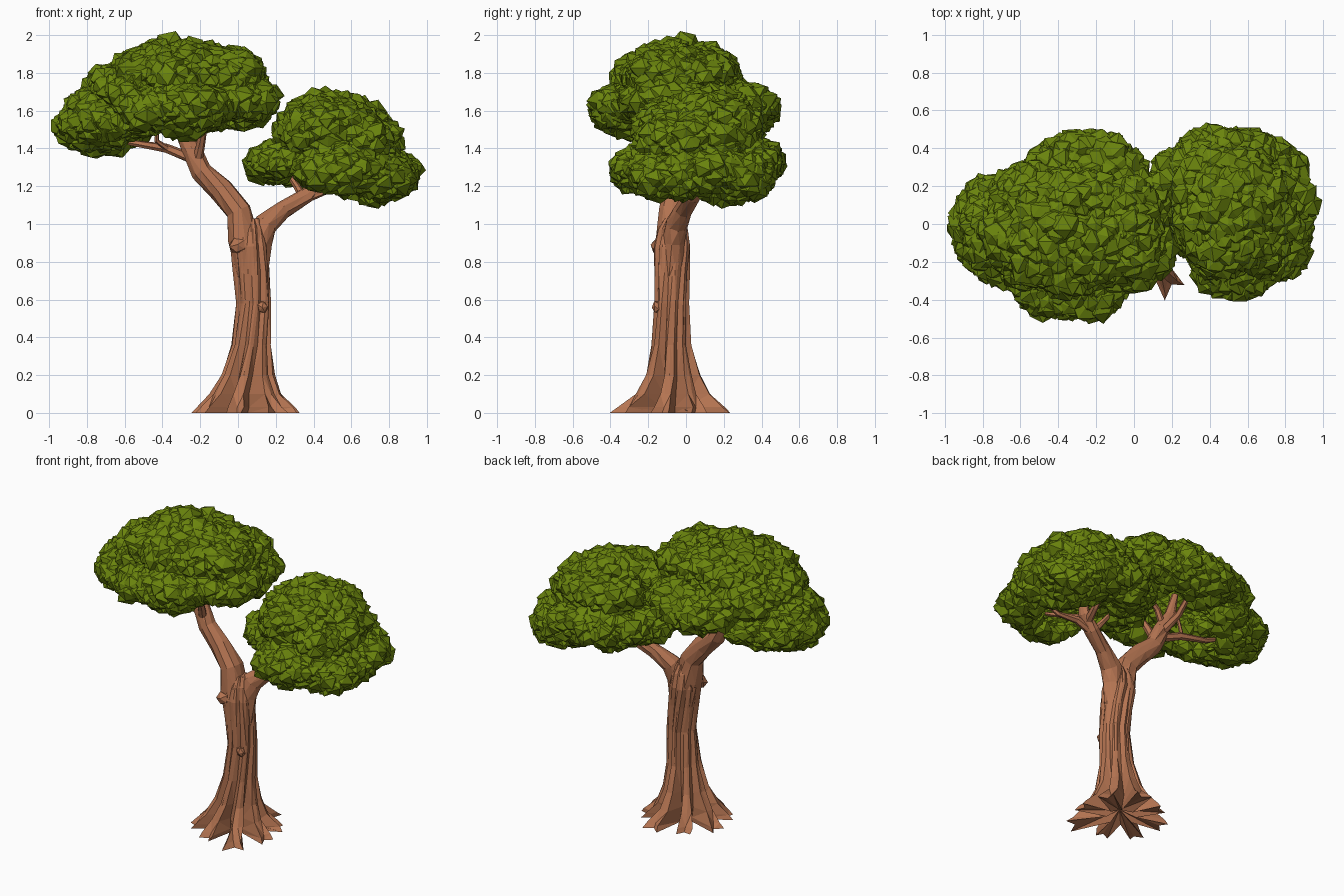
import bpy, bmesh, math, random
from mathutils import Vector, Matrix, noise

if "Cube" in bpy.data.objects:
    bpy.data.objects.remove(bpy.data.objects["Cube"])

random.seed(7)


def material(name, rgb):
    m = bpy.data.materials.new(name)
    m.diffuse_color = (*rgb, 1)
    m.use_nodes = True
    m.node_tree.nodes["Principled BSDF"].inputs["Base Color"].default_value = m.diffuse_color
    return m


bark = material("bark brown", (0.46, 0.175, 0.083))
leaf = material("leaf green", (0.145, 0.232, 0.004))


def finish(name, bm, mat, recalc=True):
    if recalc:
        bmesh.ops.recalc_face_normals(bm, faces=bm.faces)
    me = bpy.data.meshes.new(name)
    bm.to_mesh(me)
    bm.free()
    me.materials.append(mat)
    ob = bpy.data.objects.new(name, me)
    bpy.context.collection.objects.link(ob)
    return ob


def skin(bm, rings):
    # join successive vertex rings into a closed tube, return the bottom cap
    n = len(rings[0])
    for a, b in zip(rings, rings[1:]):
        for i in range(n):
            j = (i + 1) % n
            bm.faces.new((a[i], a[j], b[j], b[i]))
    bm.faces.new(rings[-1])
    return bm.faces.new(rings[0][::-1])


# Trunk with forked buttress roots: x, y, z, core radius, ridge height
levels = [(.04, -.07, 0, .09, .22), (.04, -.07, .03, .092, .188),
          (.04, -.07, .1, .092, .108), (.052, -.072, .2, .088, .056),
          (.07, -.078, .36, .082, .022), (.085, -.08, .58, .078, .014),
          (.07, -.078, .75, .082, .014), (.055, -.076, .88, .088, .014),
          (.055, -.072, .97, .07, .012), (.06, -.07, 1.03, .04, .01)]
length = [.95, .9, 1.05, .85, .95, .9, .85, 1.2]
ROOTS = len(length)
bm = bmesh.new()
rings = []
for x, y, z, core, ridge in levels:
    ring = []
    for k in range(ROOTS):
        for off, h in ((-.2, 1), (0, .78 if z < .05 else 1), (.2, .95), (.5, 0)):
            a = (k + off + random.uniform(-.05, .05)) * math.tau / ROOTS + .6 * z - .24
            r = core + ridge * h * length[k] + random.uniform(-.005, .005)
            ring.append(bm.verts.new((x + r * math.cos(a), y + r * math.sin(a), z)))
    rings.append(ring)
cap = skin(bm, rings)
# hollow underside between the roots
hub = bmesh.ops.poke(bm, faces=[cap])["verts"][0]
hub.co.z = .05
bmesh.ops.triangulate(bm, faces=[f for f in bm.faces if len(f.verts) == 4])
finish("trunk_and_roots", bm, bark)


# Branches: faceted tubes through points (x, y, z, radius)
def branch(name, pts, sides=9):
    bm = bmesh.new()
    P = [Vector(p[:3]) for p in pts]
    rings = []
    for i, p in enumerate(P):
        d = (P[min(i + 1, len(P) - 1)] - P[max(i - 1, 0)]).normalized()
        u = d.cross(Vector((0, 1, 0))).normalized()
        v = d.cross(u)
        ring = []
        for s in range(sides):
            a = math.tau * s / sides + .2 * i
            r = pts[i][3] * random.uniform(.9, 1.1)
            ring.append(bm.verts.new(p + u * r * math.cos(a) + v * r * math.sin(a)))
        rings.append(ring)
    skin(bm, rings)
    bmesh.ops.triangulate(bm, faces=[f for f in bm.faces if len(f.verts) == 4])
    finish(name, bm, bark)


branch("left_limb", [(.06, -.08, .72, .07), (.035, -.08, .92, .084), (.005, -.075, 1.07, .07),
                     (-.09, -.06, 1.18, .065), (-.19, -.05, 1.28, .058),
                     (-.25, -.04, 1.4, .05), (-.31, -.03, 1.52, .036), (-.35, -.03, 1.68, .02)])
branch("right_limb", [(.1, -.07, .72, .06), (.11, -.065, .9, .065), (.145, -.045, 1.0, .06),
                      (.24, -.01, 1.075, .05), (.36, .03, 1.15, .045),
                      (.43, .05, 1.22, .036), (.48, .06, 1.4, .02)])
twigs = [
    [(-.2, -.05, 1.33, .03), (-.38, -.02, 1.4, .024), (-.57, 0, 1.43, .017), (-.74, .02, 1.5, .01)],
    [(-.36, -.02, 1.39, .018), (-.43, -.06, 1.44, .013), (-.43, -.1, 1.58, .01)],
    [(-.22, -.05, 1.3, .03), (-.2, -.1, 1.41, .024), (-.17, -.18, 1.56, .015)],
    [(-.25, -.04, 1.38, .03), (-.27, .1, 1.46, .022), (-.26, .25, 1.58, .012)],
    [(-.27, -.04, 1.42, .025), (-.2, -.02, 1.52, .018), (-.05, 0, 1.62, .012)],
    [(.34, .03, 1.13, .03), (.47, .02, 1.18, .024), (.6, 0, 1.185, .016), (.74, -.02, 1.25, .01)],
    [(.35, .03, 1.14, .025), (.31, .07, 1.2, .018), (.24, .1, 1.3, .012)],
    [(.4, .04, 1.18, .028), (.44, .16, 1.22, .02), (.48, .32, 1.32, .012)],
    [(.41, .04, 1.2, .025), (.47, -.06, 1.24, .018), (.53, -.2, 1.3, .012)],
]
for i, t in enumerate(twigs):
    branch(f"twig_{i + 1}", t, 6)


def rough_ball(bm, centre, radii, jitter, sub):
    tilt = Matrix.Rotation(random.uniform(0, 6), 4, Vector((random.random(), random.random(), 1)))
    res = bmesh.ops.create_icosphere(bm, subdivisions=sub, radius=1, matrix=tilt)
    for v in res["verts"]:
        k = 1 + random.uniform(-jitter, jitter)
        v.co = Vector([c + r * q * k for c, r, q in zip(centre, radii, v.co)])
    return res["verts"]


# Knots on the bark
bm = bmesh.new()
for c, r in (((0, -.15, .88), (.05, .04, .045)), ((.13, -.155, .56), (.03, .025, .035))):
    rough_ball(bm, c, r, .18, 1)
finish("bark_knots", bm, bark)


def depth(p, centre, radii, shrink=0):
    # below 1 inside the ellipsoid
    return sum(((p[k] - centre[k]) / (radii[k] - shrink)) ** 2 for k in range(3))


# Foliage: ellipsoid lobes covered in crumpled leaf clumps, hollow underneath
def canopy(name, hollow, lobes):
    bm = bmesh.new()
    inset = .066

    def buried(p, n):
        return depth(p, *hollow) < 1 or any(
            m != n and depth(p, *lobe, inset) < .82 for m, lobe in enumerate(lobes))

    for n, (c, r) in enumerate(lobes):
        inner = [q - inset for q in r]
        shell = rough_ball(bm, c, inner, .04, 3)
        drop = [f for f in {f for v in shell for f in v.link_faces}
                if buried(f.calc_center_median(), n)]
        bmesh.ops.delete(bm, geom=drop, context="FACES")
        count = int(650 * (r[0] * r[1] + r[1] * r[2] + r[0] * r[2])) + 20
        for i in range(count):
            z = 1 - 2 * (i + .5) / count
            a = i * 2.39996 + n
            s = math.sqrt(1 - z * z)
            d = Vector((s * math.cos(a), s * math.sin(a), z))
            p = Vector([c[k] + inner[k] * d[k] for k in range(3)])
            if buried(p, n):
                continue
            lump = noise.noise(p * 8)
            q = .065 + .018 * lump + random.uniform(-.009, .009)
            rough_ball(bm, p + d * .03 * lump, (q, q, q * .85), .17, 1)
    finish(name, bm, leaf, False)


canopy("left_canopy", ((-.3, -.02, 1.4), (.36, .28, .3)), [
    ((-.32, -.04, 1.765), (.4, .36, .235)),
    ((-.53, -.01, 1.7), (.3, .35, .2)),
    ((-.02, -.02, 1.775), (.19, .28, .185)),
    ((-.68, -.02, 1.515), (.305, .31, .17)),
    ((-.58, -.02, 1.54), (.25, .37, .16)),
    ((-.75, -.02, 1.6), (.19, .23, .16)),
    ((-.33, -.31, 1.61), (.34, .22, .165)),
    ((-.25, .27, 1.61), (.35, .23, .165)),
    ((.01, -.02, 1.65), (.225, .34, .155))])
canopy("right_canopy", ((.48, .03, 1.13), (.27, .27, .27)), [
    ((.49, .07, 1.5), (.32, .36, .22)),
    ((.65, .04, 1.43), (.23, .32, .19)),
    ((.74, .04, 1.26), (.245, .34, .17)),
    ((.69, .22, 1.25), (.24, .28, .17)),
    ((.25, .12, 1.32), (.22, .31, .14)),
    ((.47, .32, 1.33), (.32, .22, .16)),
    ((.55, -.18, 1.29), (.3, .22, .16))])
